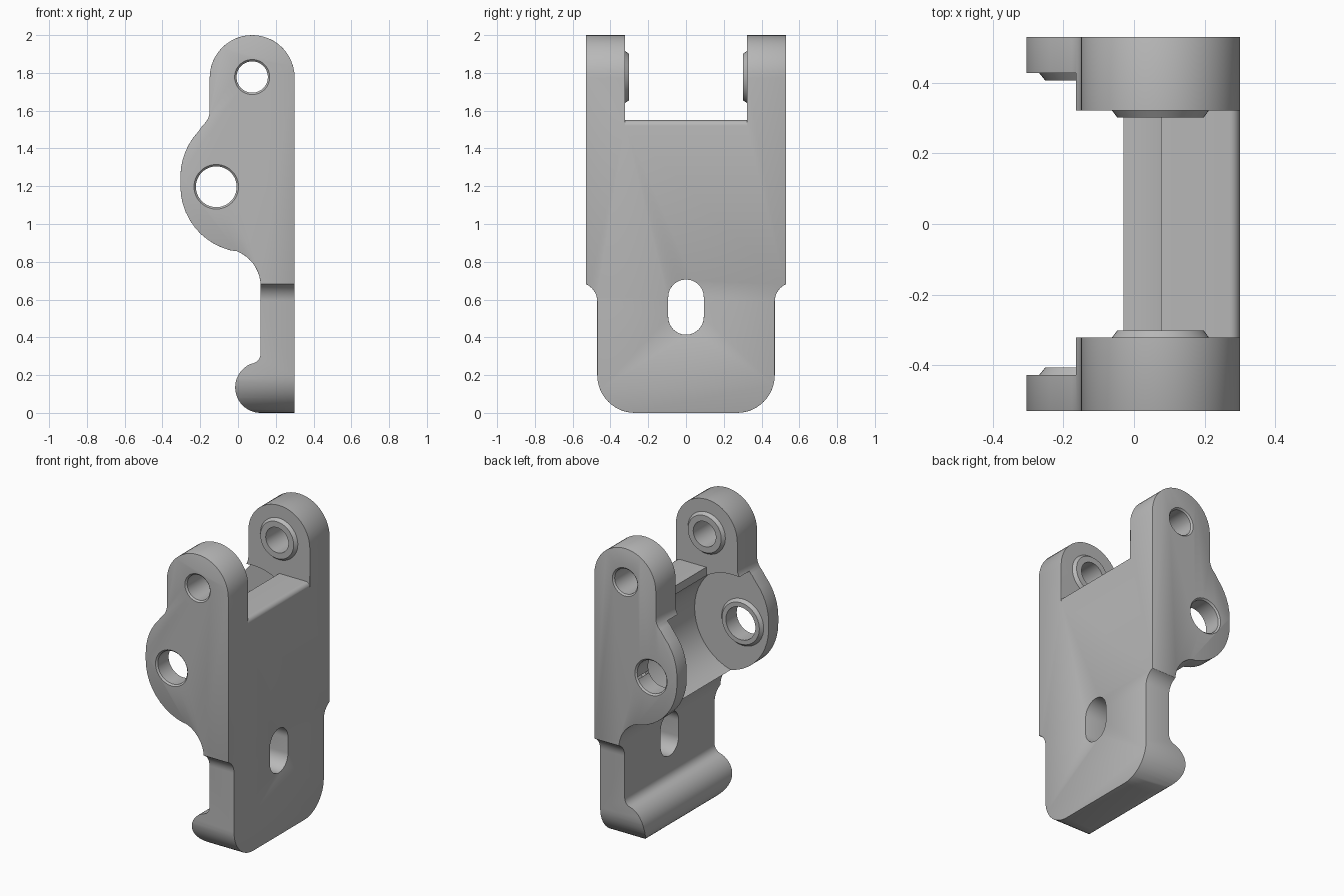
import bpy, bmesh
from math import radians, cos, sin
from mathutils import Vector

cube = bpy.data.objects.get("Cube")
if cube:
    bpy.data.objects.remove(cube, do_unlink=True)

grey = bpy.data.materials.new("plain grey")
grey.use_nodes = True
grey.diffuse_color = (0.48, 0.48, 0.48, 1)
grey.node_tree.nodes["Principled BSDF"].inputs["Base Color"].default_value = grey.diffuse_color


def arc(cx, cz, r, a0, a1, step=7.5):
    n = max(3, round(abs(a1 - a0) / step))
    angles = [radians(a0 + (a1 - a0) * i / n) for i in range(n + 1)]
    return [(cx + r * cos(a), cz + r * sin(a)) for a in angles]


def circle(cx, cz, r):
    return arc(cx, cz, r, 0, 360)[:-1]


def loft(name, start, end, a, b, axis="y"):
    """Solid between two matching profiles placed at a and b on an axis."""
    def place(p, d):
        return Vector((p[0], d, p[1]) if axis == "y" else (d, p[0], p[1]))
    bm = bmesh.new()
    lo = [bm.verts.new(place(p, a)) for p in start]
    hi = [bm.verts.new(place(p, b)) for p in end]
    bm.faces.new(lo)
    bm.faces.new(hi[::-1])
    for i in range(len(lo)):
        j = (i + 1) % len(lo)
        bm.faces.new((lo[i], hi[i], hi[j], lo[j]))
    bmesh.ops.recalc_face_normals(bm, faces=bm.faces)
    mesh = bpy.data.meshes.new(name)
    bm.to_mesh(mesh)
    bm.free()
    mesh.materials.append(grey)
    ob = bpy.data.objects.new(name, mesh)
    bpy.context.collection.objects.link(ob)
    return ob


def apply(ob, mod):
    bpy.context.view_layer.objects.active = ob
    bpy.ops.object.modifier_apply(modifier=mod.name)


def combine(ob, tool, operation):
    mod = ob.modifiers.new("combine", "BOOLEAN")
    mod.operation, mod.solver, mod.object = operation, "EXACT", tool
    apply(ob, mod)
    bpy.data.objects.remove(tool, do_unlink=True)


# Side outline: arm, ear lobe, plate and hooked lip
outline = [(0.3, 0)]
outline += arc(0.075, 1.775, 0.225, 0, 180)
outline += arc(-0.25, 1.6, 0.1, 0, -50)
outline += arc(0.045, 1.25, 0.35, 130, 180)[1:]
outline += arc(0.045, 1.2, 0.35, 180, 256.5)
outline += arc(-0.08, 0.67, 0.2, 76.5, 0)[1:]
outline += arc(0.065, 0.315, 0.055, 0, -73, 12)
outline += arc(0.12, 0.135, 0.135, 107, 270)[1:]
bracket = loft("hinge_bracket", outline, outline, -0.53, 0.53)

# Narrower lower plate with rounded corners
half = arc(0.27, 0.2, 0.2, -90, 0) + arc(0.57, 0.59, 0.1, 180, 95) + [(0.7, 0.69), (0.7, 2.2)]
face = half + [(-y, z) for y, z in reversed(half)]
combine(bracket, loft("plate_shape", face, face, -0.6, 0.6, "x"), "INTERSECT")

# Gap between the arms, leaving a crossbar with a rounded back edge
gap = [(-0.6, 1.2), (0.077, 1.2), (0.077, 1.55)]
gap += arc(0.27, 1.52, 0.03, 90, 0, 15) + [(0.6, 1.52), (0.6, 2.3), (-0.6, 2.3)]
combine(bracket, loft("arm_gap", gap, gap, -0.322, 0.322), "DIFFERENCE")

# Round hollow between the ears
hollow = circle(-0.115, 1.2, 0.352)
combine(bracket, loft("ear_hollow", hollow, hollow, -0.428, 0.428), "DIFFERENCE")

# Tapered bosses on the inner faces, then the pin holes
pins = [(0.075, 1.778, 0.322, 0.145, 0.122, 0.083),
        (-0.115, 1.197, 0.428, 0.162, 0.137, 0.108)]
for x, z, inner, wide, narrow, bore in pins:
    for side in (-1, 1):
        boss = loft("boss", circle(x, z, wide), circle(x, z, narrow),
                    side * (inner + 0.01), side * (inner - 0.021))
        combine(bracket, boss, "UNION")
    hole = circle(x, z, bore)
    combine(bracket, loft("pin_hole", hole, hole, -0.7, 0.7), "DIFFERENCE")
    # Countersink on both outer faces
    for side in (-1, 1):
        sink = loft("countersink", circle(x, z, bore - 0.005), circle(x, z, bore + 0.02),
                    side * 0.515, side * 0.54)
        combine(bracket, sink, "DIFFERENCE")

# Upright slot through the plate
slot = arc(0, 0.612, 0.094, 0, 180) + arc(0, 0.508, 0.094, 180, 360)
combine(bracket, loft("slot", slot, slot, -0.6, 0.6, "x"), "DIFFERENCE")

# Softened edges
bm = bmesh.new()
bm.from_mesh(bracket.data)
bmesh.ops.remove_doubles(bm, verts=bm.verts, dist=0.002)
bmesh.ops.dissolve_limit(bm, angle_limit=radians(0.5), verts=bm.verts, edges=bm.edges)


def outer_edge(e):
    """Sharp edges along the side faces and the flat back."""
    if len(e.link_faces) != 2 or e.calc_face_angle(0) < radians(60):
        return False
    on_side = all(abs(abs(v.co.y) - 0.53) < 0.001 for v in e.verts)
    on_back = all(abs(v.co.x - 0.3) < 0.001 for v in e.verts)
    return on_side or on_back


bmesh.ops.bevel(bm, geom=[e for e in bm.edges if outer_edge(e)], offset=0.012,
                segments=2, profile=0.5, affect="EDGES", clamp_overlap=True)
bm.to_mesh(bracket.data)
bm.free()

bpy.ops.object.select_all(action="DESELECT")
bracket.select_set(True)
bpy.context.view_layer.objects.active = bracket
bpy.ops.object.shade_smooth_by_angle(angle=radians(32))
